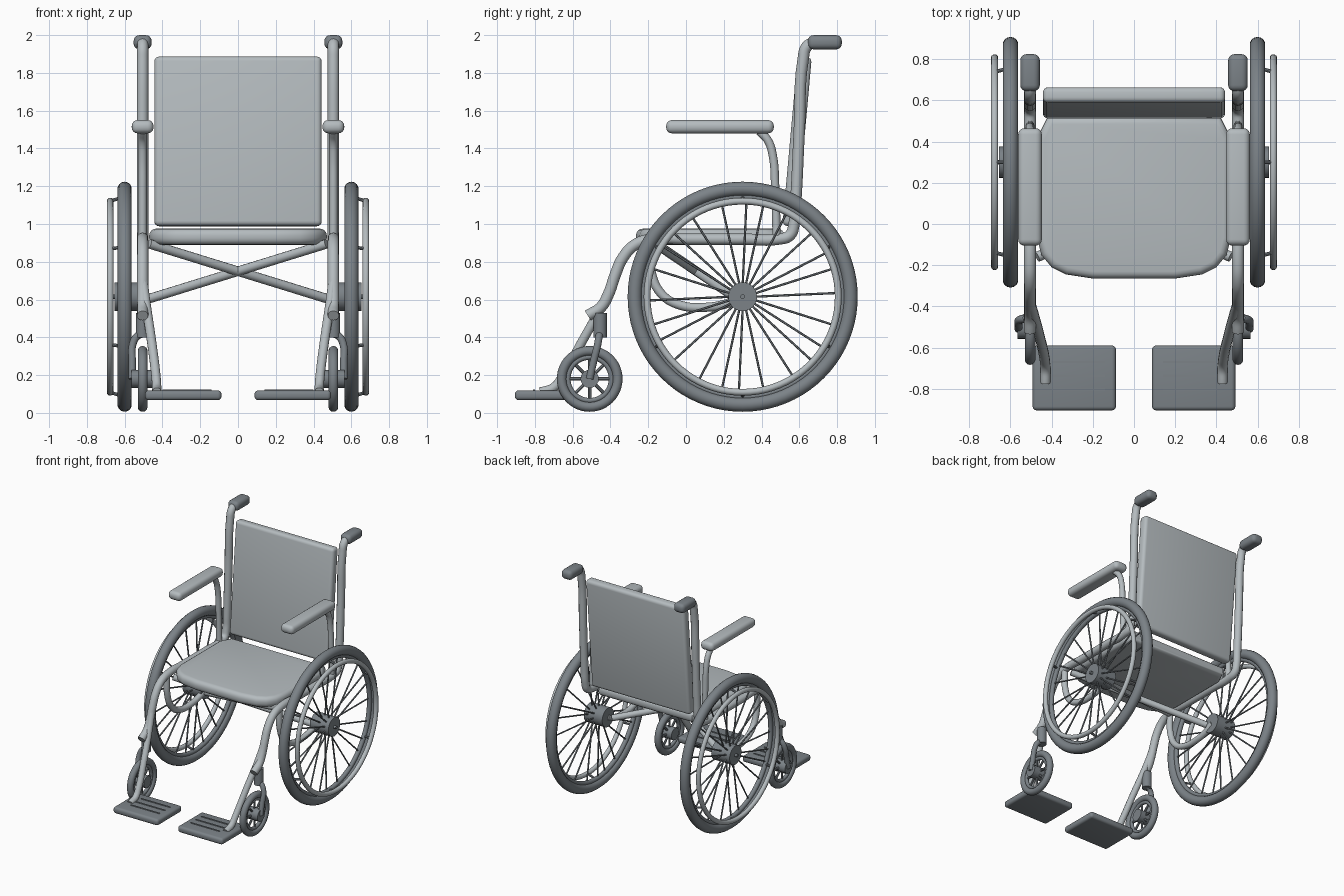
import bpy, bmesh, math
from mathutils import Vector, Matrix

cube = bpy.data.objects.get("Cube")
if cube:
    bpy.data.objects.remove(cube, do_unlink=True)


def material(name, rgb):
    m = bpy.data.materials.new(name)
    m.use_nodes = True
    m.diffuse_color = (*rgb, 1)
    m.node_tree.nodes["Principled BSDF"].inputs["Base Color"].default_value = (*rgb, 1)
    return m


LIGHT = material("light grey", (0.46, 0.50, 0.52))
DARK = material("dark grey", (0.20, 0.225, 0.245))
SIDES = (("left", 1), ("right", -1))


def finish(name, bm, mat):
    bmesh.ops.recalc_face_normals(bm, faces=bm.faces)
    for f in bm.faces:
        f.smooth = True
    mesh = bpy.data.meshes.new(name)
    bm.to_mesh(mesh)
    bm.free()
    mesh.set_sharp_from_angle(angle=math.radians(40))
    mesh.materials.append(mat)
    ob = bpy.data.objects.new(name, mesh)
    bpy.context.collection.objects.link(ob)
    return ob


def box(name, center, size, bevel, mat, tilt=0.0):
    bm = bmesh.new()
    bmesh.ops.create_cube(bm, size=1, matrix=Matrix.Diagonal((*size, 1)))
    if bevel:
        bmesh.ops.bevel(bm, geom=bm.edges[:], offset=bevel, segments=4, profile=0.5, affect='EDGES')
    bm.transform(Matrix.Translation(center) @ Matrix.Rotation(tilt, 4, 'X'))
    return finish(name, bm, mat)


def rods(name, pairs, radius, mat, sides=12):
    # Straight cylinders between pairs of points, kept in one object
    bm = bmesh.new()
    for a, b in pairs:
        a, b = Vector(a), Vector(b)
        turn = (b - a).to_track_quat('Z', 'Y').to_matrix().to_4x4()
        bmesh.ops.create_cone(bm, cap_ends=True, segments=sides, radius1=radius, radius2=radius,
                              depth=(b - a).length, matrix=Matrix.Translation((a + b) / 2) @ turn)
    return finish(name, bm, mat)


def ring(name, center, major, minor, mat, segments=64):
    bpy.ops.mesh.primitive_torus_add(location=center, rotation=(0, math.pi / 2, 0), major_radius=major,
                                     minor_radius=minor, major_segments=segments, minor_segments=14)
    ob = bpy.context.object
    ob.name = name
    bpy.ops.object.shade_smooth()
    ob.data.materials.append(mat)


def tube(name, points, radius, mat):
    # Bent pipe through the points
    curve = bpy.data.curves.new(name, 'CURVE')
    curve.dimensions = '3D'
    curve.bevel_depth = radius
    curve.bevel_resolution = 4
    curve.resolution_u = 6
    curve.use_fill_caps = True
    spline = curve.splines.new('BEZIER')
    spline.bezier_points.add(len(points) - 1)
    for bp, p in zip(spline.bezier_points, points):
        bp.co = p
        bp.handle_left_type = bp.handle_right_type = 'AUTO'
    curve.materials.append(mat)
    ob = bpy.data.objects.new(name, curve)
    bpy.context.collection.objects.link(ob)
    bpy.ops.object.select_all(action='DESELECT')
    ob.select_set(True)
    bpy.context.view_layer.objects.active = ob
    bpy.ops.object.convert(target='MESH')


def around(x, y, z, r, angle):
    return (x, y + r * math.cos(angle), z + r * math.sin(angle))


# Seat cushion with rounded front corners
half = [(0.2, -0.265), (0.33, -0.245), (0.40, -0.21), (0.45, -0.15), (0.47, -0.07), (0.47, 0.42), (0.42, 0.52)]
bm = bmesh.new()
outline = half + [(-x, y) for x, y in reversed(half)]
base = bm.faces.new([bm.verts.new((x, y, 0.89)) for x, y in outline])
up = bmesh.ops.extrude_face_region(bm, geom=[base])
bmesh.ops.translate(bm, vec=(0, 0, 0.085), verts=[v for v in up['geom'] if isinstance(v, bmesh.types.BMVert)])
rims = [e for e in bm.edges if abs(e.verts[0].co.z - e.verts[1].co.z) < 0.01]
bmesh.ops.bevel(bm, geom=rims, offset=0.035, segments=4, profile=0.5, affect='EDGES')
finish("seat", bm, LIGHT)

# Backrest
box("backrest", (0, 0.588, 1.437), (0.885, 0.075, 0.90), 0.025, LIGHT, tilt=-0.09)

# Crossed braces under the seat
rods("cross_brace", [((-s * 0.47, 0.27, 0.605), (s * 0.47, -0.16, 0.895)) for _, s in SIDES], 0.025, LIGHT)

# Side profiles as (y, z)
MAIN = [(0.75, 1.965), (0.69, 1.963), (0.64, 1.94), (0.62, 1.87), (0.60, 1.5), (0.58, 1.1), (0.572, 1.0),
        (0.55, 0.94), (0.49, 0.92), (0.3, 0.92), (0.0, 0.92), (-0.18, 0.92), (-0.27, 0.89), (-0.335, 0.82),
        (-0.375, 0.73), (-0.41, 0.63), (-0.45, 0.56), (-0.52, 0.515)]
LOWER = [(-0.19, 0.90), (-0.185, 0.75), (-0.13, 0.63), (-0.03, 0.57), (0.12, 0.56), (0.22, 0.58), (0.30, 0.615)]
ARM = [(0.39, 1.49), (0.435, 1.44), (0.46, 1.36), (0.472, 1.2), (0.477, 1.05), (0.48, 0.92)]

for side, s in SIDES:
    x = 0.505 * s

    # Frame tubes
    tube(side + "_main_frame", [(x, y, z) for y, z in MAIN], 0.03, LIGHT)
    tube(side + "_lower_frame", [(x, y, z) for y, z in LOWER], 0.024, LIGHT)
    tube(side + "_arm_post", [(x, y, z) for y, z in ARM], 0.022, LIGHT)
    tube(side + "_footrest_hanger", [(x, -0.38, 0.72), (s * 0.49, -0.43, 0.60), (s * 0.455, -0.56, 0.36),
                                     (s * 0.435, -0.65, 0.20), (s * 0.43, -0.70, 0.135), (s * 0.43, -0.77, 0.11)],
         0.025, LIGHT)

    # Push handle and armrest
    box(side + "_grip", (x, 0.735, 1.962), (0.095, 0.18, 0.075), 0.03, DARK)
    box(side + "_armrest", (x, 0.18, 1.515), (0.115, 0.57, 0.07), 0.03, LIGHT)

    # Footplate with three tread strips
    box(side + "_footplate", (s * 0.29, -0.748, 0.093), (0.405, 0.315, 0.052), 0.02, DARK)
    for i in range(3):
        box(f"{side}_tread_{i + 1}", (s * 0.27, -0.67 - 0.067 * i, 0.12), (0.26, 0.01, 0.008), 0, DARK)

    # Rear wheel
    wx, wy, wz = 0.60 * s, 0.30, 0.615
    ring(side + "_rear_tyre", (wx, wy, wz), 0.571, 0.038, DARK, 80)
    ring(side + "_rear_rim", (wx, wy, wz), 0.53, 0.018, DARK, 80)
    ring(side + "_hand_rim", (0.677 * s, wy, wz), 0.506, 0.018, LIGHT, 80)
    rods(side + "_rear_hub", [((0.49 * s, wy, wz), (0.655 * s, wy, wz))], 0.076, DARK, 28)
    rods(side + "_rear_axle", [((0.65 * s, wy, wz), (0.675 * s, wy, wz))], 0.012, DARK)
    turns = [i * math.tau / 24 for i in range(24)]
    rods(side + "_rear_spokes", [(around((0.62 if i % 2 else 0.57) * s, wy, wz, 0.06, a),
                                  around(wx, wy, wz, 0.53, a + (0.04 if i % 4 < 2 else -0.04)))
                                 for i, a in enumerate(turns)], 0.006, DARK, 6)
    pegs = [math.radians(30 + 60 * i) for i in range(6)]
    rods(side + "_rim_pegs", [(around(wx, wy, wz, 0.53, a), around(0.677 * s, wy, wz, 0.506, a)) for a in pegs],
         0.009, DARK, 8)

    # Front caster wheel
    cy, cz = -0.51, 0.18
    ring(side + "_caster_tyre", (x, cy, cz), 0.148, 0.026, DARK, 48)
    ring(side + "_caster_rim", (x, cy, cz), 0.115, 0.014, DARK, 48)
    rods(side + "_caster_hub", [((0.455 * s, cy, cz), (0.565 * s, cy, cz))], 0.048, DARK, 20)
    rods(side + "_caster_spokes", [(around(x, cy, cz, 0.03, k), around(x, cy, cz, 0.115, k))
                                   for k in [i * math.tau / 8 for i in range(8)]], 0.009, DARK, 8)

    # Caster fork and its swivel housing
    rods(side + "_caster_housing", [((x, -0.455, 0.40), (x, -0.455, 0.53))], 0.036, DARK, 20)
    tube(side + "_caster_fork", [(x, -0.455, 0.42), (s * 0.535, -0.46, 0.405), (s * 0.558, -0.468, 0.36),
                                 (s * 0.56, -0.49, 0.27), (s * 0.56, cy, cz)], 0.02, DARK)
